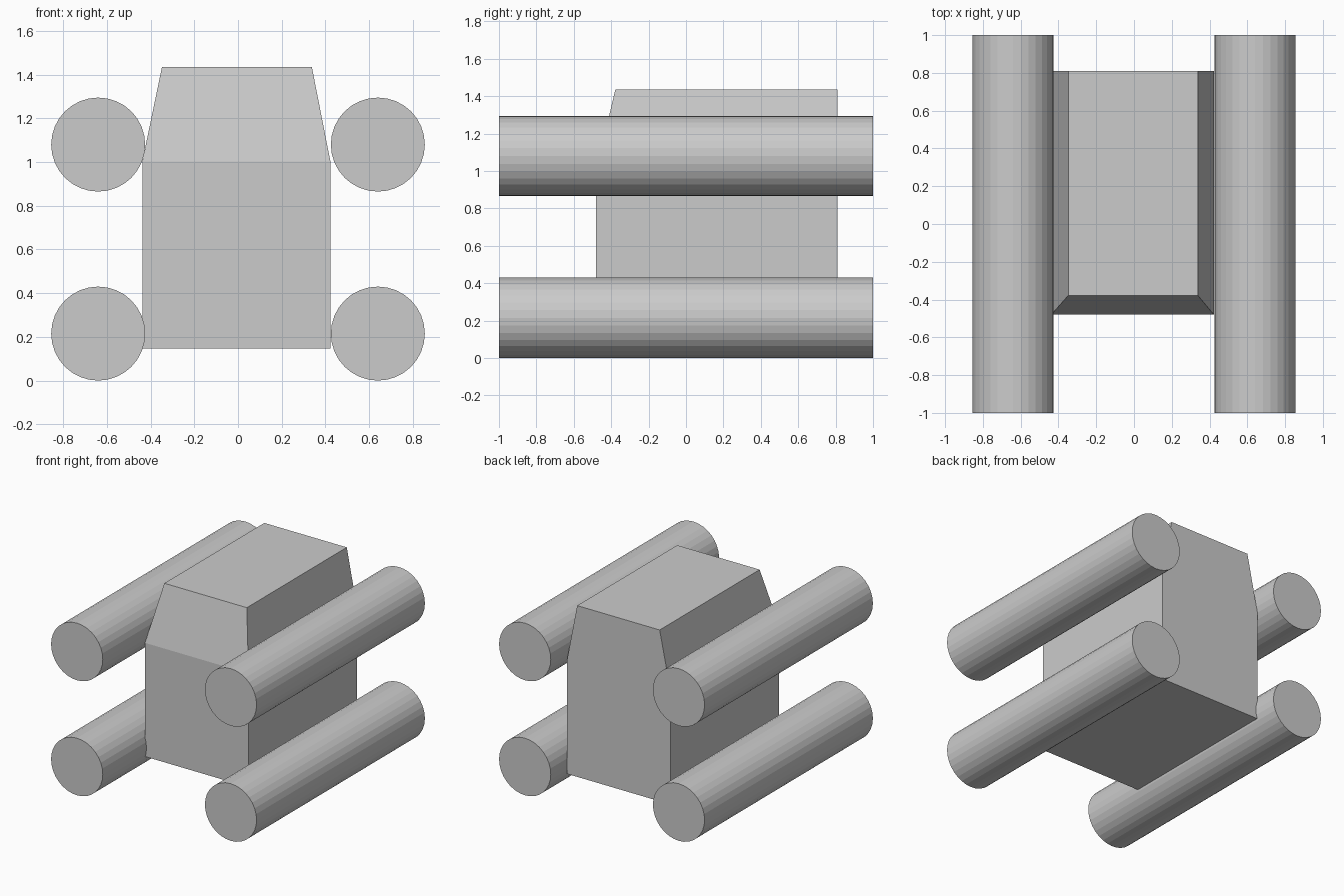
import bpy, bmesh
from math import pi

if "Cube" in bpy.data.objects:
    bpy.data.objects.remove(bpy.data.objects["Cube"])


def make_object(name, bm):
    bmesh.ops.recalc_face_normals(bm, faces=bm.faces)
    mesh = bpy.data.meshes.new(name)
    bm.to_mesh(mesh)
    bm.free()
    obj = bpy.data.objects.new(name, mesh)
    bpy.context.collection.objects.link(obj)
    return obj


# Central body: stacked rectangular sections (x0, x1, y0, y1, z), tapering on top
sections = [
    (-0.438, 0.423, -0.48, 0.81, 0.147),
    (-0.438, 0.423, -0.48, 0.81, 1.002),
    (-0.348, 0.338, -0.378, 0.81, 1.435),
]
bm = bmesh.new()
rings = [[bm.verts.new((x, y, z)) for x, y in ((x0, y0), (x1, y0), (x1, y1), (x0, y1))]
         for x0, x1, y0, y1, z in sections]
bm.faces.new(rings[0])
bm.faces.new(rings[-1])
for low, high in zip(rings, rings[1:]):
    for i in range(4):
        j = (i + 1) % 4
        bm.faces.new((low[i], low[j], high[j], high[i]))
make_object("body", bm)

# Four long engine cylinders lying along y
for side, x in (("left", -0.64), ("right", 0.64)):
    for level, z in (("lower", 0.215), ("upper", 1.08)):
        bpy.ops.mesh.primitive_cylinder_add(vertices=32, radius=0.215, depth=2,
                                            location=(x, 0, z), rotation=(pi / 2, 0, 0))
        bpy.context.object.name = f"{level}_{side}_engine"
